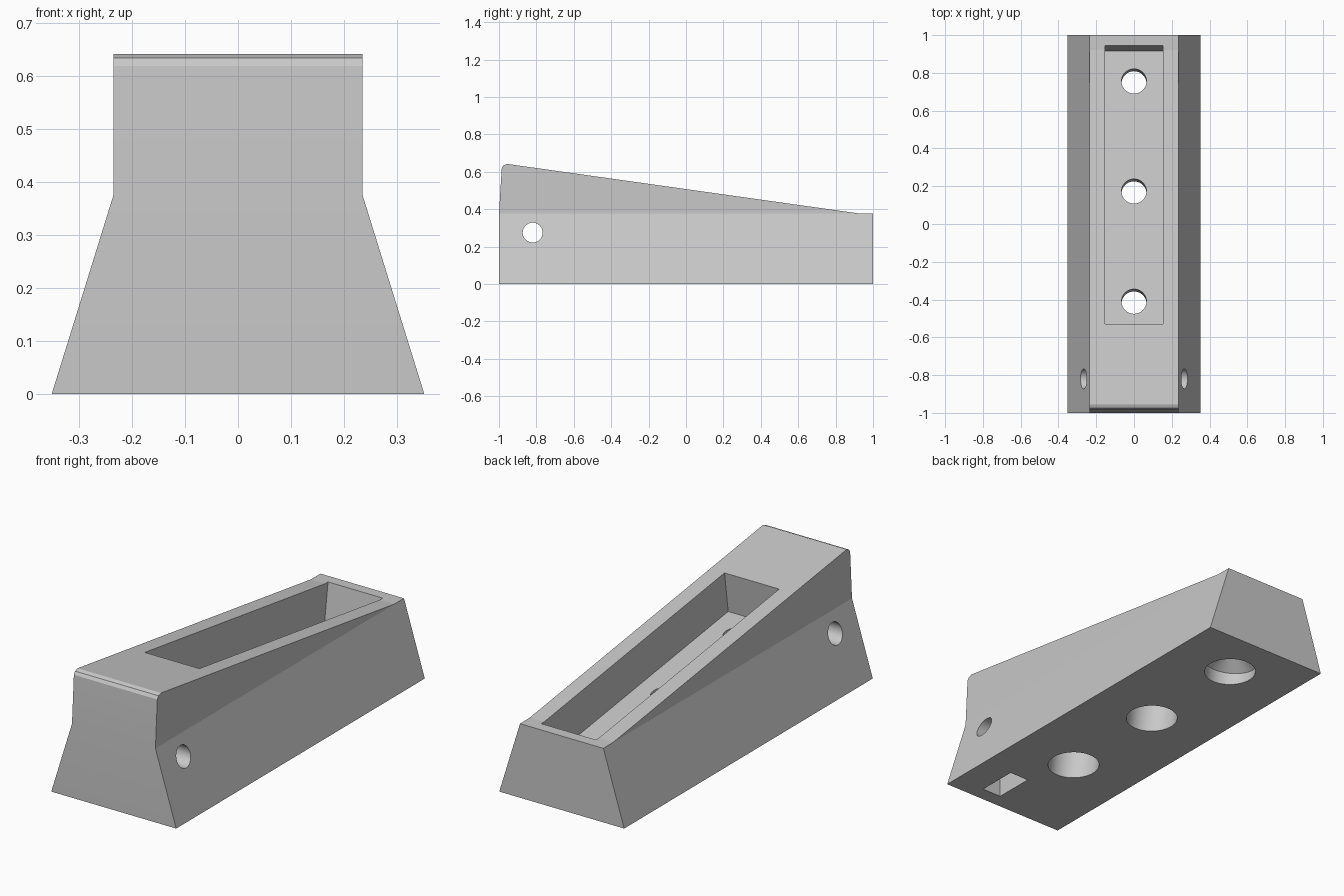
import bpy
import bmesh
import math
from mathutils import Matrix

if "Cube" in bpy.data.objects:
    bpy.data.objects.remove(bpy.data.objects["Cube"], do_unlink=True)

SLOPE = math.atan2(0.264, 1.875)      # tilt of the top face
SIDES = 64
POCKET_DEPTH = 0.21
BOLT_Y, BOLT_Z = -0.82, 0.275

grey = bpy.data.materials.new("light grey")
grey.use_nodes = True
colour = (0.58, 0.58, 0.58, 1)
grey.diffuse_color = colour
grey.node_tree.nodes["Principled BSDF"].inputs["Base Color"].default_value = colour


def make_object(name, bm):
    bmesh.ops.recalc_face_normals(bm, faces=bm.faces)
    mesh = bpy.data.meshes.new(name)
    bm.to_mesh(mesh)
    bm.free()
    mesh.materials.append(grey)
    obj = bpy.data.objects.new(name, mesh)
    bpy.context.collection.objects.link(obj)
    return obj


def top_z(y):
    return 0.642 - math.tan(SLOPE) * (y + 0.955)


def box(name, low, high, matrix=Matrix()):
    bm = bmesh.new()
    bmesh.ops.create_cube(bm, size=1)
    for v in bm.verts:
        v.co = [(a + b) / 2 + c * (b - a) for a, b, c in zip(low, high, v.co)]
    bm.transform(matrix)
    return make_object(name, bm)


def lathe(name, profile, matrix):
    """Closed solid of revolution from (radius, height) pairs."""
    bm = bmesh.new()
    rings = []
    for r, z in profile:
        angles = [2 * math.pi * i / SIDES for i in range(SIDES)]
        rings.append([bm.verts.new((r * math.cos(a), r * math.sin(a), z)) for a in angles])
    for lower, upper in zip(rings, rings[1:]):
        for i in range(SIDES):
            j = (i + 1) % SIDES
            bm.faces.new((lower[i], lower[j], upper[j], upper[i]))
    bm.faces.new(rings[0])
    bm.faces.new(rings[-1])
    bm.transform(matrix)
    return make_object(name, bm)


# Body: flared base below, sloping upright block above
ridge = [(-1, 0.377), (-0.985, 0.62), (-0.975, 0.635), (-0.955, 0.642),
         (0.92, 0.378), (1, 0.377)]
bm = bmesh.new()
uppers, feet = [], []
for side in (-1, 1):
    uppers.append([bm.verts.new((side * 0.235, y, z)) for y, z in ridge])
    feet.append([bm.verts.new((side * 0.352, y, 0)) for y in (-1, 1)])
for upper, foot in zip(uppers, feet):
    bm.faces.new(upper)
    bm.faces.new((foot[0], foot[1], upper[-1], upper[0]))
left, right = uppers
for i in range(len(ridge) - 1):
    bm.faces.new((left[i], left[i + 1], right[i + 1], right[i]))
for end, k in ((0, 0), (1, -1)):
    bm.faces.new((feet[0][end], feet[1][end], right[k], left[k]))
bm.faces.new((feet[0][0], feet[0][1], feet[1][1], feet[1][0]))
body = make_object("wedge_body", bm)

# Pocket sunk square to the sloping top
tilt = Matrix.Rotation(-SLOPE, 4, "X")
front_y, back_y = -0.53, 0.944
length = (back_y - front_y) / math.cos(SLOPE)
cutters = [box("pocket_cutter", (-0.154, 0, -POCKET_DEPTH), (0.154, length, 0.06),
               Matrix.Translation((0, front_y, top_z(front_y))) @ tilt)]

# Countersunk screw holes through the pocket floor
screw = [(0.066, 0.05), (0.066, -0.09), (0.124, -0.145), (0.124, -0.65)]
for y in (-0.41, 0.173, 0.756):
    floor_z = top_z(y) - POCKET_DEPTH / math.cos(SLOPE)
    cutters.append(lathe("screw_hole_cutter", screw,
                         Matrix.Translation((0, y, floor_z)) @ tilt))

# Cross bolt bore and the nut slot under it
cutters.append(lathe("bolt_bore_cutter", [(0.053, -0.5), (0.053, 0.5)],
                     Matrix.Translation((0, BOLT_Y, BOLT_Z)) @ Matrix.Rotation(math.pi / 2, 4, "Y")))
cutters.append(box("nut_slot_cutter", (0.078, BOLT_Y - 0.104, -0.1),
                   (0.186, BOLT_Y + 0.104, 0.38)))

bpy.ops.object.select_all(action="DESELECT")
bpy.context.view_layer.objects.active = body
body.select_set(True)
for cutter in cutters:
    cutter.hide_render = True
    mod = body.modifiers.new("cut", "BOOLEAN")
    mod.operation = "DIFFERENCE"
    mod.solver = "EXACT"
    mod.object = cutter
    bpy.ops.object.modifier_apply(modifier=mod.name)
    bpy.data.objects.remove(cutter, do_unlink=True)

# Smooth bores, crisp flat faces
bpy.ops.object.shade_smooth_by_angle(angle=math.radians(7))
